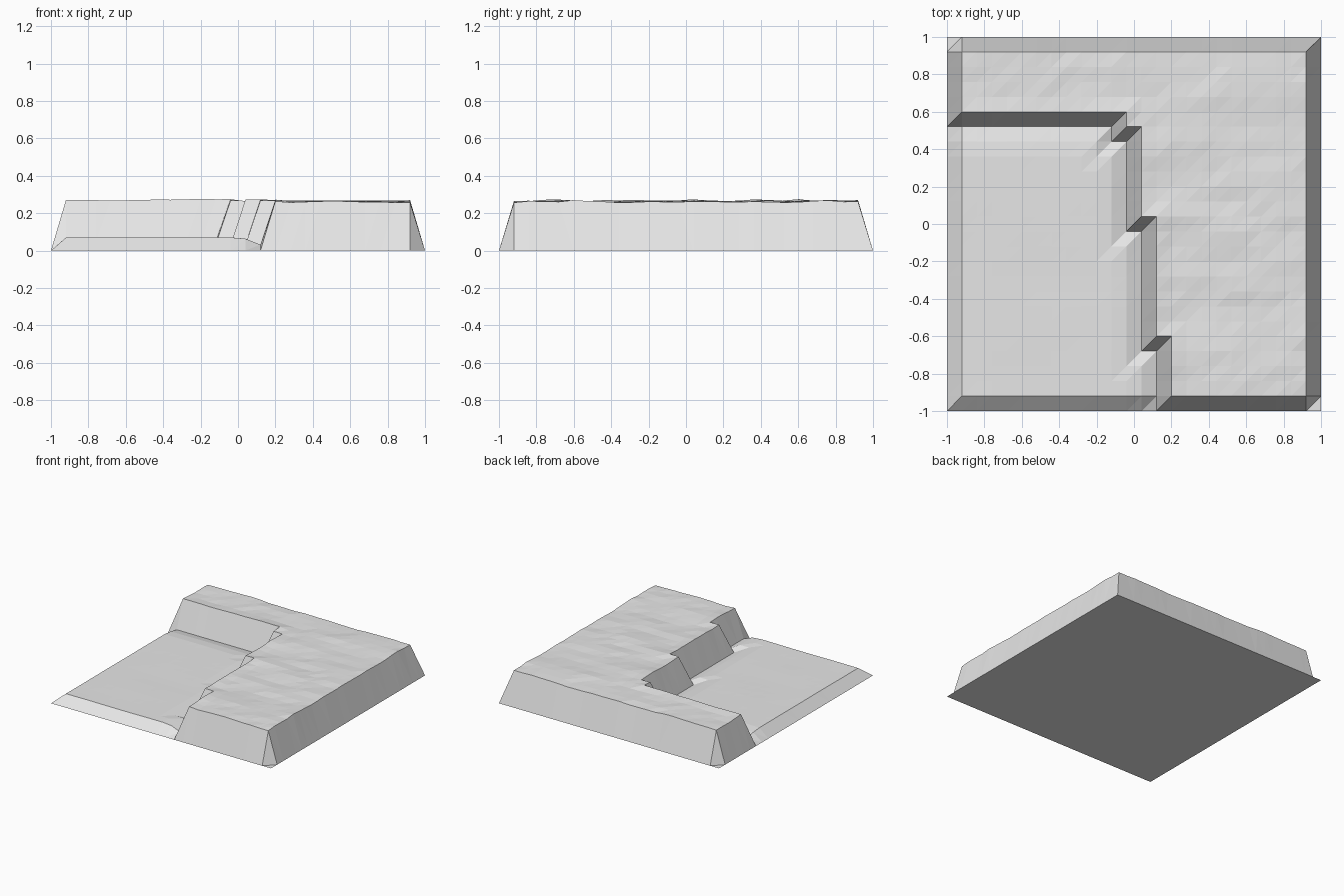
import bpy
import bmesh
from mathutils import Vector, noise

cube = bpy.data.objects.get("Cube")
if cube:
    bpy.data.objects.remove(cube, do_unlink=True)

CELLS = 25
STEP = 2 / CELLS
PLATEAU = 0.262
FLOOR = 0.07


def cliff_column(j):
    """First raised column of the stepped cliff in row j."""
    if j >= 20:
        return 0
    if j == 19:
        return 12
    if j >= 13:
        return 13
    return 14 if j >= 5 else 15


def is_high(i, j):
    return i >= cliff_column(j)


def near(i, j, reach, high):
    """True when a point of the other level lies within reach."""
    return any(is_high(i + a, j + b) == high
               for a in range(-reach, reach + 1)
               for b in range(-reach, reach + 1))


def height(i, j):
    if i in (0, CELLS) or j in (0, CELLS):
        return 0
    if is_high(i, j):
        # Rolling plateau, slightly raised along the rim
        z = PLATEAU + 0.011 * noise.noise(Vector((i * 0.23, j * 0.6, 3.7)))
        z += 0.004 * noise.noise(Vector((i * 0.7, j * 1.3, 8.1)))
        return z + (0.008 if near(i, j, 1, False) else 0)
    # Flat floor sinking into a gutter at the foot of the cliff
    z = FLOOR + 0.002 * noise.noise(Vector((i * 0.3, j * 0.3, 1.3)))
    if near(i, j, 1, True):
        z = 0.045 if j == 19 else 0.032
    elif near(i, j, 2, True):
        z -= 0.007
    return z


# Terrain block: triangulated height field with sloped borders
bm = bmesh.new()
grid = [[bm.verts.new((-1 + i * STEP, -1 + j * STEP, height(i, j)))
         for j in range(CELLS + 1)] for i in range(CELLS + 1)]
for i in range(CELLS):
    for j in range(CELLS):
        a, b = grid[i][j], grid[i + 1][j]
        c, d = grid[i + 1][j + 1], grid[i][j + 1]
        bm.faces.new((a, b, c))
        bm.faces.new((a, c, d))

# Flat underside closing the block along its border
border = [grid[0][j] for j in range(CELLS)]
border += [grid[i][CELLS] for i in range(CELLS)]
border += [grid[CELLS][j] for j in range(CELLS, 0, -1)]
border += [grid[i][0] for i in range(CELLS, 0, -1)]
bm.faces.new(border)

mesh = bpy.data.meshes.new("terrain_block")
bm.to_mesh(mesh)
bm.free()
terrain = bpy.data.objects.new("terrain_block", mesh)
bpy.context.collection.objects.link(terrain)

# Plain grey material
grey = bpy.data.materials.new("light_grey")
grey.use_nodes = True
grey.diffuse_color = (0.8, 0.8, 0.8, 1)
shader = next(n for n in grey.node_tree.nodes if n.type == "BSDF_PRINCIPLED")
shader.inputs["Base Color"].default_value = grey.diffuse_color
mesh.materials.append(grey)
